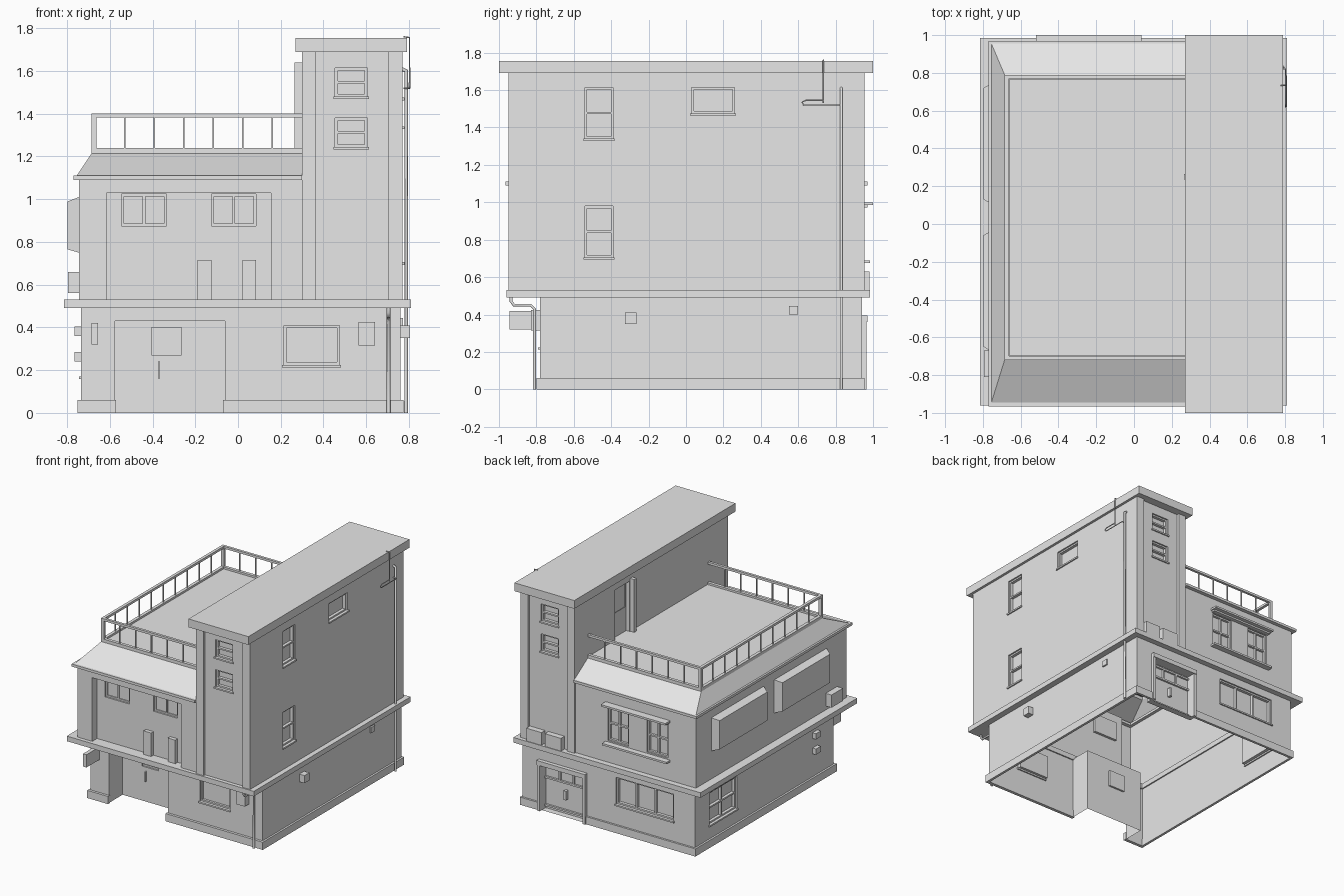
import bpy, bmesh
from mathutils import Vector

cube = bpy.data.objects.get("Cube")
if cube:
    bpy.data.objects.remove(cube, do_unlink=True)

mat = bpy.data.materials.new("plain_grey")
mat.use_nodes = True
GREY = (0.8, 0.8, 0.8, 1)
mat.diffuse_color = GREY
for node in mat.node_tree.nodes:
    if node.type == 'BSDF_PRINCIPLED':
        node.inputs["Base Color"].default_value = GREY

parts = {}  # part name -> mesh under construction


def part(name):
    return parts.setdefault(name, bmesh.new()) if name not in parts else parts[name]


def box(name, x0, x1, y0, y1, z0, z1):
    bm = part(name)
    verts = bmesh.ops.create_cube(bm, size=1)["verts"]
    for v in verts:
        v.co = Vector((x0 if v.co.x < 0 else x1, y0 if v.co.y < 0 else y1, z0 if v.co.z < 0 else z1))
    return verts


def shell(name, plan, z0, z1):
    """Walls without floor or ceiling around a counter-clockwise plan."""
    bm = part(name)
    low = [bm.verts.new((x, y, z0)) for x, y in plan]
    top = [bm.verts.new((x, y, z1)) for x, y in plan]
    for i in range(len(plan)):
        j = (i + 1) % len(plan)
        bm.faces.new((low[i], low[j], top[j], top[i]))


# A wall is (part name, axis it faces, position, outward sign)
def at(wall, u, z, d):
    _, axis, pos, sign = wall
    p = pos + sign * d
    return Vector((p, u, z)) if axis == 0 else Vector((u, p, z))


def wall_box(name, wall, u0, u1, z0, z1, d0, d1):
    a, b = at(wall, u0, z0, d0), at(wall, u1, z1, d1)
    lo, hi = [min(p) for p in zip(a, b)], [max(p) for p in zip(a, b)]
    return box(name, lo[0], hi[0], lo[1], hi[1], lo[2], hi[2])


def recess(wall, u0, u1, z0, z1, depth):
    """Cut a rectangular niche into a wall."""
    name, axis, pos, _ = wall
    bm = part(name)

    def on_wall():
        return [f for f in bm.faces if all(abs(v.co[axis] - pos) < 1e-4 for v in f.verts)]

    for k, val in ((1 - axis, u0), (1 - axis, u1), (2, z0), (2, z1)):
        faces = on_wall()
        geom = set(faces) | {e for f in faces for e in f.edges} | {v for f in faces for v in f.verts}
        no = Vector((0, 0, 0))
        no[k] = 1
        bmesh.ops.bisect_plane(bm, geom=list(geom), dist=1e-5, plane_co=no * val, plane_no=no)
    hole = []
    for f in on_wall():
        c = f.calc_center_median()
        if u0 < c[1 - axis] < u1 and z0 < c.z < z1:
            hole.append(f)
    bmesh.ops.delete(bm, geom=hole, context='FACES')
    rect = [(u0, z0), (u1, z0), (u1, z1), (u0, z1)]
    front = [bm.verts.new(at(wall, u, z, 0)) for u, z in rect]
    back = [bm.verts.new(at(wall, u, z, -depth)) for u, z in rect]
    new = [bm.faces.new(back)]
    for i in range(4):
        j = (i + 1) % 4
        new.append(bm.faces.new((front[i], front[j], back[j], back[i])))
    centre = at(wall, (u0 + u1) / 2, (z0 + z1) / 2, 0)
    for f in new:
        f.normal_update()
        if f.normal.dot(centre - f.calc_center_median()) < 0:
            f.normal_flip()


def window(wall, u0, u1, z0, z1, cols=1, rows=1, depth=0.035, sill=True):
    """Niche with a frame, glazing bars and a sill."""
    recess(wall, u0, u1, z0, z1, depth)
    w = 0.012
    for i in range(cols + 1):
        u = u0 + (u1 - u0 - w) * i / cols
        wall_box("window_frames", wall, u, u + w, z0, z1, -depth, -0.012)
    for i in range(rows + 1):
        z = z0 + (z1 - z0 - w) * i / rows
        wall_box("window_frames", wall, u0, u1, z, z + w, -depth, -0.012)
    if sill:
        wall_box("window_sills", wall, u0 - 0.008, u1 + 0.008, z0 - 0.012, z0, -0.01, 0.01)


def pipe(name, points, radius):
    cu = bpy.data.curves.new(name, 'CURVE')
    cu.dimensions = '3D'
    cu.bevel_depth = radius
    cu.bevel_resolution = 1
    cu.use_fill_caps = True
    sp = cu.splines.new('POLY')
    sp.points.add(len(points) - 1)
    for p, co in zip(sp.points, points):
        p.co = (*co, 1)
    cu.materials.append(mat)
    bpy.context.collection.objects.link(bpy.data.objects.new(name, cu))


# Wall shells: ground floor with porch, upper floor with loggia, tower top
shell("ground_walls", [(-.735, -.78), (-.575, -.78), (-.575, -.61), (-.06, -.61), (-.06, -.78),
                       (.76, -.78), (.76, .94), (-.735, .94)], 0, .5)
box("porch_lintel", -.575, -.06, -.78, -.61, .43, .5)
tower_front = [(.3, -.95), (.365, -.95), (.365, -.93), (.705, -.93), (.705, -.95), (.77, -.95)]
tower_back = [(x, .955 if y < -.94 else .935) for x, y in reversed(tower_front)]
shell("upper_walls", [(-.745, -.93), (-.615, -.93), (-.615, -.87), (.155, -.87), (.155, -.93), (.3, -.93)]
      + tower_front + tower_back + [(.3, .94), (-.745, .94)], .52, 1.1)
box("loggia_lintel", -.615, .155, -.93, -.87, 1.03, 1.1)
shell("tower_walls", tower_front + tower_back, 1.1, 1.7)
box("tower_cap", .27, .79, -1, 1, 1.69, 1.755)

# Floor ledge, eaves and plinth
for y0, y1 in ((-.96, -.77), (.93, .985)):
    box("floor_ledge", -.815, .81, y0, y1, .49, .53)
for x0, x1 in ((-.815, -.725), (.75, .81)):
    box("floor_ledge", x0, x1, -.77, .93, .49, .53)
for y0, y1 in ((-.965, -.9), (.9, .97)):
    box("eaves", -.77, .3, y0, y1, 1.09, 1.11)
box("eaves", -.77, -.72, -.9, .9, 1.09, 1.11)
box("plinth", -.75, -.57, -.8, -.775, 0, .06)
box("plinth", -.07, .775, -.8, -.775, 0, .06)
box("plinth", -.75, -.73, -.775, .955, 0, .06)
box("plinth", .755, .775, -.775, .955, 0, .06)
box("plinth", -.73, .2, .935, .955, 0, .06)
box("plinth", .62, .755, .935, .955, 0, .06)

# Sloped roof with parapet and sunken deck
bm = part("sloped_roof")
rings = []
for x, y0, y1, z in ((-.755, -.945, .955, 1.11), (-.685, -.72, .79, 1.215), (-.685, -.72, .79, 1.24),
                     (-.66, -.695, .765, 1.24), (-.66, -.695, .765, 1.225)):
    rings.append([bm.verts.new(p) for p in ((.3, y0, z), (x, y0, z), (x, y1, z), (.3, y1, z))])
for lo, hi in zip(rings, rings[1:]):
    for i in range(3):
        bm.faces.new((lo[i + 1], lo[i], hi[i], hi[i + 1]))
bm.faces.new(reversed(rings[-1]))

# Roof railing
for y in (-.71, .78):
    box("railing", -.685, .3, y - .01, y + .01, 1.382, 1.4)
    box("railing", -.685, -.662, y - .01, y + .01, 1.24, 1.382)
    for i in range(6):
        x = -.53 + i * .138
        box("railing", x - .004, x + .004, y - .004, y + .004, 1.24, 1.382)
box("railing", -.685, -.662, -.7, .77, 1.382, 1.4)
for i in range(1, 10):
    y = -.71 + i * .149
    box("railing", -.678, -.67, y - .004, y + .004, 1.24, 1.382)

# Walls that carry windows
tower_side, upper_side = ("tower_walls", 0, .77, 1), ("upper_walls", 0, .77, 1)
ground_side, ground_west = ("ground_walls", 0, .76, 1), ("ground_walls", 0, -.735, -1)
upper_west = ("upper_walls", 0, -.745, -1)
ground_front, porch = ("ground_walls", 1, -.78, -1), ("ground_walls", 1, -.61, -1)
ground_back, upper_back = ("ground_walls", 1, .94, 1), ("upper_walls", 1, .94, 1)
loggia = ("upper_walls", 1, -.87, -1)
tower_inner = ("tower_walls", 0, .3, -1)

for wall in (("tower_walls", 1, -.93, -1), ("tower_walls", 1, .935, 1)):
    for z in (1.245, 1.48):
        window(wall, .455, .605, z, z + .135, 1, 2)
window(tower_side, -.54, -.39, 1.34, 1.615, 1, 2)
window(tower_side, .03, .26, 1.475, 1.615)
window(upper_side, -.54, -.39, .705, .98, 1, 2)
for u in (-.545, -.125):
    window(loggia, u, u + .21, .875, 1.025, 2, 1, .02, False)
window(ground_west, .42, .76, .17, .42, 2, 2)
window(ground_back, -.55, -.05, .22, .43, 3, 1)
window(ground_front, .215, .475, .225, .41, 1, 1, .03)

# Porch door details
window(porch, -.405, -.265, .27, .4, 1, 1, .015, False)
wall_box("door_handle", porch, -.374, -.366, .16, .24, 0, .015)

# Back double window with hood, middle panel and sill
for u in (-.5, -.16):
    window(upper_back, u, u + .18, .7, .97, 2, 2, .03, False)
wall_box("window_hood", upper_back, -.52, .04, .985, 1, 0, .06)
wall_box("window_hood", upper_back, -.51, .03, .972, .985, 0, .03)
wall_box("window_sills", upper_back, -.52, .04, .675, .69, 0, .045)

# Back entrance with surround and glazed strip
recess(ground_back, .22, .6, 0, .36, .05)
for u0, u1 in ((.2, .225), (.595, .62)):
    wall_box("entrance_surround", ground_back, u0, u1, 0, .36, -.05, .025)
wall_box("entrance_surround", ground_back, .2, .62, .36, .395, -.01, .03)
for z in (.02, .24, .33):
    wall_box("entrance_door", ground_back, .225, .595, z, z + .014, -.05, -.035)
for u in (.34, .46):
    wall_box("entrance_door", ground_back, u, u + .014, .24, .34, -.05, -.035)
wall_box("entrance_handle", ground_back, .4, .42, .12, .19, -.05, -.02)

# Deck door on the inner tower wall
recess(tower_inner, .27, .45, 1.225, 1.62, .03)
wall_box("deck_door_fin", tower_inner, .235, .265, 1.225, 1.64, 0, .035)
window(("deck_door", 0, .325, -1), .29, .43, 1.42, 1.6, 1, 2, .004, False)

# Tapered panels and unit on the far side
for y0 in (-.68, .1):
    for v in wall_box("side_panels", upper_west, y0, y0 + .65, .75, 1.01, 0, .052):
        if v.co.x < -.77:
            v.co.y += .03 if v.co.y < y0 + .3 else -.03
            v.co.z += .015 if v.co.z < .9 else -.02
wall_box("air_units", upper_west, -.81, -.67, .56, .66, 0, .05)
for z in (.24, .36):
    wall_box("side_vents", ground_west, -.58, -.52, z, z + .045, 0, .03)

# Boxes, vents and hanging sign
wall_box("air_units", upper_back, .57, .7, .53, .63, -.01, .04)
wall_box("air_units", upper_back, .4, .54, .53, .63, -.01, .04)
wall_box("front_meter", ground_front, .565, .64, .315, .425, 0, .05)
box("hanging_sign", -.685, -.655, -.945, -.78, .32, .42)
for u in (-.19, .02):
    wall_box("loggia_cabinets", loggia, u, u + .065, .53, .715, 0, .03)
wall_box("side_vents", ground_side, -.325, -.265, .35, .41, 0, .045)
wall_box("side_vents", ground_side, .55, .6, .4, .445, 0, .012)

# Pipes and aerial
pipe("side_drainpipe", [(.787, .83, 0), (.787, .83, 1.6), (.765, .83, 1.61)], .009)
pipe("front_drainpipe", [(.705, -.81, 0), (.705, -.81, .43), (.705, -.83, .45), (.705, -.92, .45),
                         (.705, -.935, .47), (.705, -.935, .5)], .009)
pipe("aerial_mast", [(.775, .735, 1.76), (.803, .735, 1.757), (.803, .735, 1.53)], .004)
pipe("aerial_arm", [(.775, .82, 1.52), (.803, .82, 1.52), (.803, .63, 1.52), (.803, .62, 1.535),
                    (.803, .64, 1.545), (.803, .735, 1.545)], .004)

# Turn every part into an object
for name, bm in parts.items():
    mesh = bpy.data.meshes.new(name)
    bm.to_mesh(mesh)
    bm.free()
    mesh.materials.append(mat)
    bpy.context.collection.objects.link(bpy.data.objects.new(name, mesh))
